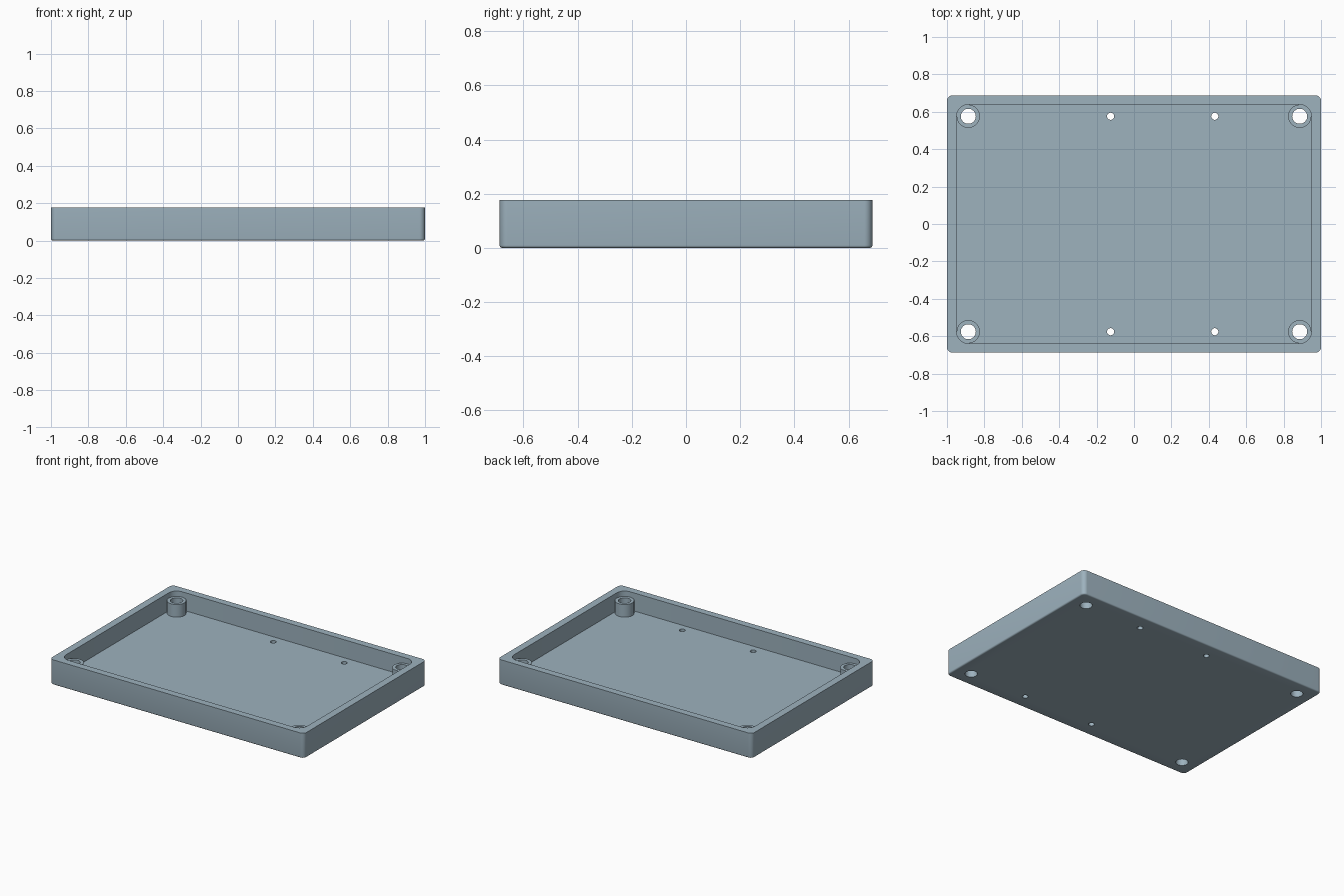
import bpy, bmesh, math

if "Cube" in bpy.data.objects:
    bpy.data.objects.remove(bpy.data.objects["Cube"])

HALF_X, HALF_Y, HEIGHT = 1.0, 0.688, 0.178
FLOOR, BOSS_TOP = 0.05, 0.14
BOSS_X, BOSS_Y, BOSS_R, BOLT_R = 0.886, 0.576, 0.062, 0.04
PIN_R = 0.019
EDGE = 0.01

shell_mat = bpy.data.materials.new("blue grey")
shell_mat.diffuse_color = (0.338, 0.445, 0.515, 1)
shell_mat.use_nodes = True
shell_mat.node_tree.nodes["Principled BSDF"].inputs["Base Color"].default_value = shell_mat.diffuse_color


def rounded_rect(hx, hy, r, z, n=10):
    """Counter-clockwise rounded rectangle points."""
    pts = []
    for q, (sx, sy) in enumerate([(1, 1), (-1, 1), (-1, -1), (1, -1)]):
        for i in range(n + 1):
            a = math.pi / 2 * (q + i / n)
            pts.append((sx * (hx - r) + r * math.cos(a),
                        sy * (hy - r) + r * math.sin(a), z))
    return pts


def circle(x, y, r, z, n=40):
    return [(x + r * math.cos(2 * math.pi * i / n),
             y + r * math.sin(2 * math.pi * i / n), z) for i in range(n)]


def loft(bm, loops, cap=True):
    """Skin successive loops; cap both ends, or close end to start."""
    rings = [[bm.verts.new(p) for p in loop] for loop in loops]
    pairs = list(zip(rings, rings[1:]))
    if not cap:
        pairs.append((rings[-1], rings[0]))
    n = len(rings[0])
    for a, b in pairs:
        for i in range(n):
            j = (i + 1) % n
            bm.faces.new((a[i], a[j], b[j], b[i]))
    if cap:
        bm.faces.new(rings[0][::-1])
        bm.faces.new(rings[-1])


def finish(name, bm):
    bmesh.ops.recalc_face_normals(bm, faces=bm.faces)
    mesh = bpy.data.meshes.new(name)
    bm.to_mesh(mesh)
    bm.free()
    mesh.materials.append(shell_mat)
    ob = bpy.data.objects.new(name, mesh)
    bpy.context.collection.objects.link(ob)
    return ob


def select(ob):
    bpy.ops.object.select_all(action='DESELECT')
    ob.select_set(True)
    bpy.context.view_layer.objects.active = ob


# Open tray with a small rounded bottom edge
loops = []
for i in range(5):
    a = math.pi / 2 * i / 4
    d = EDGE * (1 - math.sin(a))
    loops.append(rounded_rect(HALF_X - d, HALF_Y - d, 0.03 - d,
                              EDGE * (1 - math.cos(a))))
loops.append(rounded_rect(HALF_X, HALF_Y, 0.03, HEIGHT))
for z in (HEIGHT, FLOOR):
    loops.append(rounded_rect(BOSS_X + BOSS_R, BOSS_Y + BOSS_R, BOSS_R, z))
bm = bmesh.new()
loft(bm, loops)
tray = finish("tray", bm)

# Bolt holes in the corners and pin holes in the floor
corners = [(sx * BOSS_X, sy * BOSS_Y) for sx in (-1, 1) for sy in (-1, 1)]
pins = [(x, sy * BOSS_Y) for x in (-0.125, 0.432) for sy in (-1, 1)]
bm = bmesh.new()
for points, r in ((corners, BOLT_R), (pins, PIN_R)):
    for x, y in points:
        loft(bm, [circle(x, y, r, -0.1), circle(x, y, r, 0.3)])
cutter = finish("hole_cutter", bm)
cutter.hide_render = True
mod = tray.modifiers.new("holes", 'BOOLEAN')
mod.operation = 'DIFFERENCE'
mod.solver = 'EXACT'
mod.object = cutter
select(tray)
bpy.ops.object.modifier_apply(modifier=mod.name)
bpy.data.objects.remove(cutter)
bpy.ops.object.shade_smooth_by_angle(angle=math.radians(35))

# Hollow screw bosses standing in the corners
for k, (x, y) in enumerate(corners):
    bm = bmesh.new()
    loft(bm, [circle(x, y, BOLT_R, FLOOR), circle(x, y, BOSS_R, FLOOR),
              circle(x, y, BOSS_R, BOSS_TOP), circle(x, y, BOLT_R, BOSS_TOP)],
         cap=False)
    select(finish(f"screw_boss_{k + 1}", bm))
    bpy.ops.object.shade_smooth_by_angle(angle=math.radians(35))
